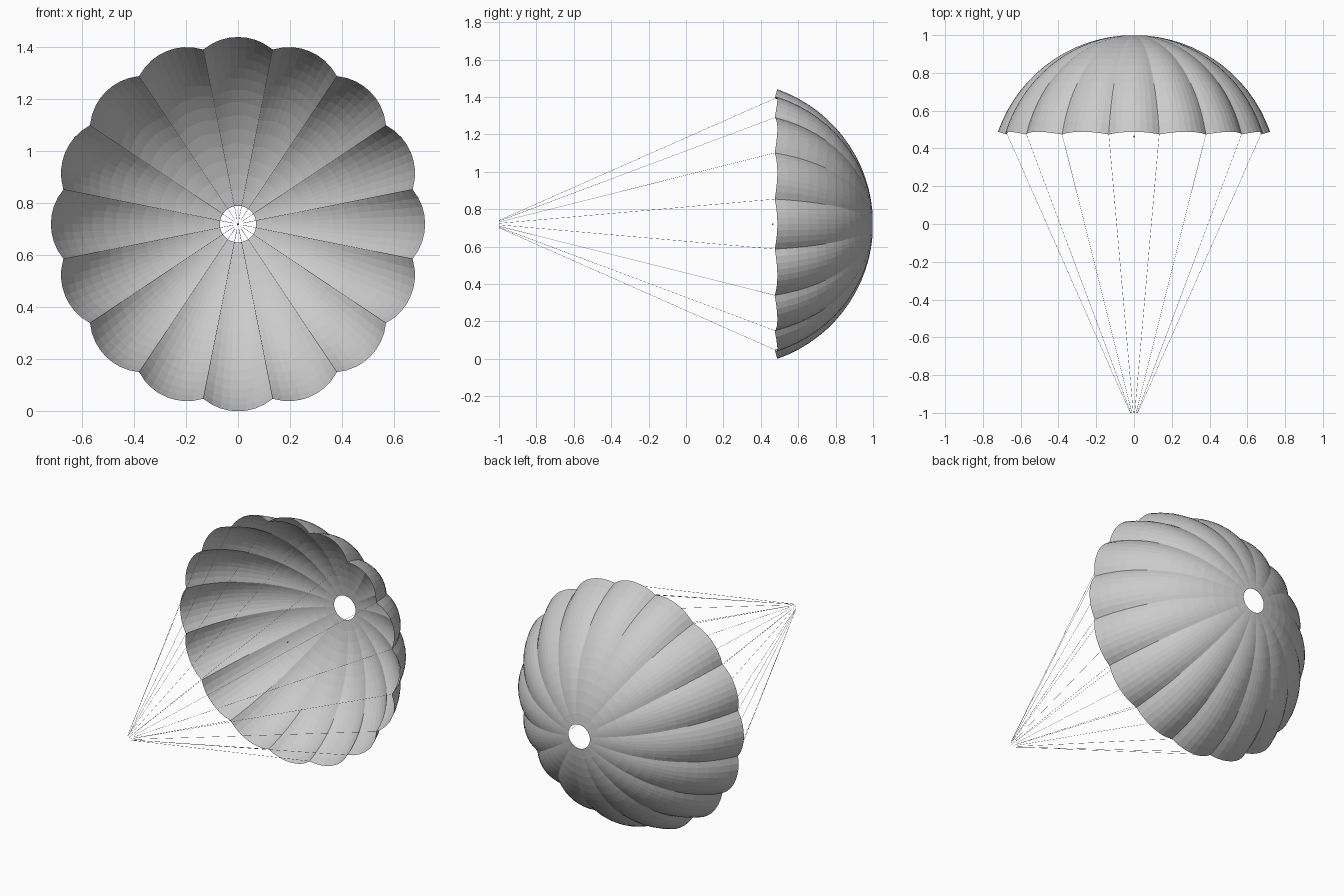
import bpy, bmesh
from math import sin, cos, pi, sqrt
from mathutils import Vector

if "Cube" in bpy.data.objects:
    bpy.data.objects.remove(bpy.data.objects["Cube"])

GORES, ACROSS, RINGS = 16, 8, 14
CZ = 0.72                      # height of the canopy axis
STEP = 2 * pi / GORES


def polar(r, a, y):
    return Vector((r * sin(a), y, CZ + r * cos(a)))


def finish(bm, name):
    me = bpy.data.meshes.new(name)
    bm.to_mesh(me)
    bm.free()
    ob = bpy.data.objects.new(name, me)
    bpy.context.collection.objects.link(ob)
    return ob


def canopy_point(t, u, a):
    """t: 0 vent .. 1 rim, u: -1..1 across one gore, a: gore centre angle."""
    th = 0.092 + t * (1.235 - 0.092)          # angle along the dome arc
    r = 0.763 * sin(th)
    y = 0.237 + 0.763 * cos(th)
    sag = 0.062 * t ** 1.2                    # seams pulled in below the gore crown
    chord = (r - sag * 0.56) * cos(STEP / 2)  # gore section is a shallow arc
    seam = r - 0.035 * t ** 1.2
    half = seam * sin(STEP / 2)
    base = seam * cos(STEP / 2)
    rise = r - base
    rad = (half * half + rise * rise) / (2 * rise)
    x = u * half
    h = base + sqrt(max(rad * rad - x * x, 0)) - (rad - rise)
    yy = y - 0.014 * t * u * u
    return Vector((x * cos(a) + h * sin(a), yy, CZ + h * cos(a) - x * sin(a)))


# Scalloped canopy with a round vent
bm = bmesh.new()
for g in range(GORES):
    grid = [[bm.verts.new(canopy_point(i / RINGS, 2 * j / ACROSS - 1, g * STEP))
             for j in range(ACROSS + 1)] for i in range(RINGS + 1)]
    for i in range(RINGS):
        for j in range(ACROSS):
            bm.faces.new((grid[i][j], grid[i][j + 1], grid[i + 1][j + 1], grid[i + 1][j]))
bmesh.ops.remove_doubles(bm, verts=bm.verts, dist=1e-5)
bmesh.ops.recalc_face_normals(bm, faces=bm.faces)
finish(bm, "canopy")


def cord(bm, p, q, rad):
    d = q - p
    res = bmesh.ops.create_cone(bm, cap_ends=True, segments=4, radius1=rad,
                                radius2=rad, depth=d.length)
    rot = d.to_track_quat('Z', 'Y')
    for v in res["verts"]:
        v.co = rot @ v.co + (p + q) / 2


# Suspension cords from every seam to the gathering point
bm = bmesh.new()
for g in range(GORES):
    a = (g + 0.5) * STEP
    cord(bm, polar(0.685, a, 0.475), polar(0.02, a, -1.0), 0.0007)
finish(bm, "suspension_cords")

# Tiny bead on the axis in the mouth of the canopy
bm = bmesh.new()
bmesh.ops.create_icosphere(bm, subdivisions=1, radius=0.005)
bmesh.ops.translate(bm, verts=bm.verts, vec=(0, 0.463, CZ))
finish(bm, "centre_bead")
